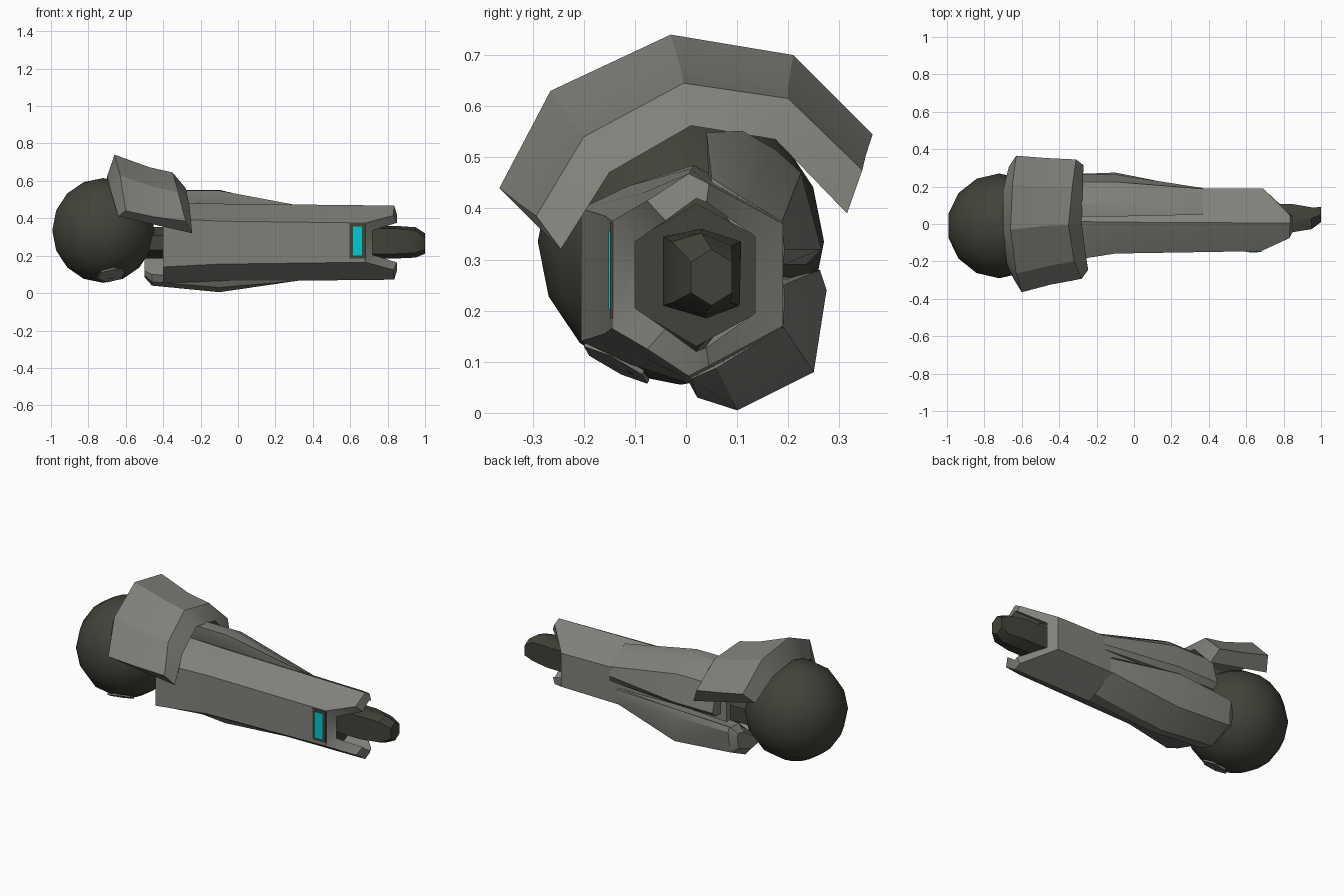
import bpy, bmesh, math
from mathutils import Vector


def material(name, rgb):
    m = bpy.data.materials.new(name)
    m.diffuse_color = (*rgb, 1)
    return m


GREY = material("armour grey", (0.22, 0.22, 0.2))
DARK = material("dark joint grey", (0.055, 0.055, 0.043))
CYAN = material("cyan light", (0.0, 0.6, 0.62))


def finish(ob, mat, angle=30):
    ob.data.materials.append(mat)
    bpy.ops.object.select_all(action='DESELECT')
    ob.select_set(True)
    bpy.context.view_layer.objects.active = ob
    bpy.ops.object.shade_smooth_by_angle(angle=math.radians(angle))
    return ob


def loft(name, rings, mat, loop=False, closed=True, angle=30):
    """Skin rings of points; loop joins last ring to first, otherwise ends are capped."""
    bm = bmesh.new()
    vs = [[bm.verts.new(p) for p in r] for r in rings]
    n = len(rings[0])
    for i in range(len(vs) if loop else len(vs) - 1):
        a, b = vs[i], vs[(i + 1) % len(vs)]
        for j in range(n if closed else n - 1):
            k = (j + 1) % n
            bm.faces.new((a[j], a[k], b[k], b[j]))
    if closed and not loop:
        bm.faces.new(vs[0])
        bm.faces.new(vs[-1])
    if loop and not closed:
        for j in (0, n - 1):
            bm.faces.new([r[j] for r in vs])
    bmesh.ops.recalc_face_normals(bm, faces=bm.faces)
    me = bpy.data.meshes.new(name)
    bm.to_mesh(me)
    bm.free()
    ob = bpy.data.objects.new(name, me)
    bpy.context.collection.objects.link(ob)
    return finish(ob, mat, angle)


def at(x, section):
    return [(x, y, z) for y, z in section]


def mirrored(half, zc=0.27):
    """Complete an upper half ring (x, y, z) with its reflection below zc."""
    return half + [(x, y, 2 * zc - z) for x, y, z in reversed(half)]


# elbow ball
centre = Vector((-0.72, -0.01, 0.335))
bpy.ops.mesh.primitive_uv_sphere_add(segments=14, ring_count=8, radius=0.28, location=centre)
ball = bpy.context.object
ball.name = "elbow_ball"
finish(ball, DARK, 40)

# small plate under the ball
direction = Vector((0.15, -0.45, -0.85)).normalized()
bpy.ops.mesh.primitive_cylinder_add(vertices=6, radius=0.075, depth=0.009,
                                    location=centre + direction * 0.272,
                                    rotation=direction.to_track_quat('Z', 'Y').to_euler())
bpy.context.object.name = "ball_plate"
finish(bpy.context.object, GREY)

# forearm sleeve: hollow shell with notched wrist
sleeve = [
    mirrored([(-0.4, -0.15, 0.35), (-0.4, -0.08, 0.39), (-0.4, 0.02, 0.43),
              (-0.4, 0.05, 0.43), (-0.4, 0.15, 0.36)]),
    mirrored([(-0.4, -0.205, 0.4), (-0.4, -0.11, 0.445), (-0.4, 0.015, 0.485),
              (-0.4, 0.05, 0.465), (-0.4, 0.19, 0.39)]),
    mirrored([(-0.1, -0.158, 0.385), (-0.1, -0.085, 0.43), (-0.1, 0.01, 0.478),
              (-0.1, 0.048, 0.458), (-0.1, 0.19, 0.38)]),
    mirrored([(0.68, -0.145, 0.375), (0.83, -0.076, 0.415), (0.835, 0.005, 0.468),
              (0.835, 0.045, 0.448), (0.69, 0.19, 0.37)]),
    mirrored([(0.72, -0.1, 0.335), (0.85, -0.04, 0.376), (0.85, 0.02, 0.42),
              (0.85, 0.04, 0.412), (0.72, 0.135, 0.345)]),
]
loft("forearm_sleeve", sleeve, GREY, loop=True)

# dark core filling the sleeve and joining the ball
core = [(-0.105, 0.335), (0.02, 0.41), (0.138, 0.345),
        (0.138, 0.195), (0.02, 0.13), (-0.105, 0.205)]
neck = [(y * 0.8, 0.27 + (z - 0.27) * 0.6) for y, z in core]
loft("inner_core", [at(-0.55, neck), at(-0.39, neck), at(-0.3, core), at(0.68, core)], DARK)

# wrist peg
peg = [(-0.045, 0.345), (0.03, 0.36), (0.108, 0.335),
       (0.105, 0.21), (0.04, 0.185), (-0.045, 0.21)]
tip = [(0.01, 0.295), (0.05, 0.32), (0.09, 0.295),
       (0.09, 0.235), (0.05, 0.21), (0.01, 0.235)]
mid = [((a + c) / 2 - 0.01, (b + d) / 2 + (b - d) * 0.3) for (a, b), (c, d) in zip(peg, tip)]
loft("wrist_peg", [at(0.66, peg), at(0.84, peg), at(0.95, mid), at(1.0, tip)], DARK)

# upper rear panel
full = [(0.045, 0.44), (0.04, 0.548), (0.11, 0.552), (0.175, 0.515),
        (0.225, 0.47), (0.265, 0.32), (0.235, 0.29), (0.14, 0.29)]
thin = [(0.05, 0.43), (0.05, 0.46), (0.08, 0.44), (0.12, 0.415),
        (0.188, 0.375), (0.192, 0.32), (0.19, 0.29), (0.14, 0.29)]
loft("upper_rear_panel", [at(-0.36, full), at(-0.1, full), at(0.37, thin)], GREY)

# lower rear panel, reaching back under the ball
full = [(0.16, 0.27), (0.235, 0.265), (0.262, 0.28), (0.275, 0.24),
        (0.25, 0.08), (0.1, 0.005), (0.022, 0.03), (-0.005, 0.08)]
rear = [(0.16, 0.25), (0.225, 0.25), (0.25, 0.26), (0.262, 0.235),
        (0.24, 0.105), (0.1, 0.04), (0.02, 0.06), (0.0, 0.1)]
cap = [(0.17, 0.21), (0.21, 0.22), (0.225, 0.22), (0.23, 0.2),
       (0.215, 0.13), (0.1, 0.085), (0.04, 0.095), (0.03, 0.12)]
thin = [(0.14, 0.26), (0.188, 0.26), (0.191, 0.25), (0.192, 0.22),
        (0.19, 0.168), (0.06, 0.088), (0.01, 0.066), (0.0, 0.08)]
loft("lower_rear_panel", [at(-0.5, cap), at(-0.46, rear), at(-0.1, full), at(0.32, thin)], GREY)

# curved elbow guard: arcs from the inner ball side over the flared rim to the forearm side
guard = [
    [(-0.64, -0.3, 0.41), (-0.68, -0.215, 0.545), (-0.7, -0.02, 0.625),
     (-0.7, 0.18, 0.6), (-0.67, 0.305, 0.48)],
    [(-0.6, -0.365, 0.44), (-0.63, -0.265, 0.63), (-0.66, -0.03, 0.74),
     (-0.65, 0.21, 0.7), (-0.63, 0.365, 0.545)],
    [(-0.45, -0.325, 0.408), (-0.46, -0.225, 0.57), (-0.47, -0.01, 0.672),
     (-0.47, 0.2, 0.64), (-0.46, 0.352, 0.505)],
    [(-0.28, -0.293, 0.385), (-0.32, -0.2, 0.54), (-0.35, -0.005, 0.645),
     (-0.33, 0.2, 0.615), (-0.31, 0.345, 0.475)],
    [(-0.245, -0.245, 0.32), (-0.26, -0.15, 0.47), (-0.28, 0.01, 0.562),
     (-0.275, 0.175, 0.535), (-0.27, 0.315, 0.39)],
]
loft("elbow_guard", guard, GREY, loop=True, closed=False)

# wrist light: dark frame with a cyan pane
for name, x0, x1, z0, z1, y, mat in (
        ("light_frame", 0.595, 0.682, 0.185, 0.372, -0.149, DARK),
        ("light_pane", 0.615, 0.662, 0.202, 0.355, -0.152, CYAN)):
    corners = [(x0, z0), (x1, z0), (x1, z1), (x0, z1)]
    loft(name, [[(x, yy, z) for x, z in corners] for yy in (y, y + 0.007)], mat)
